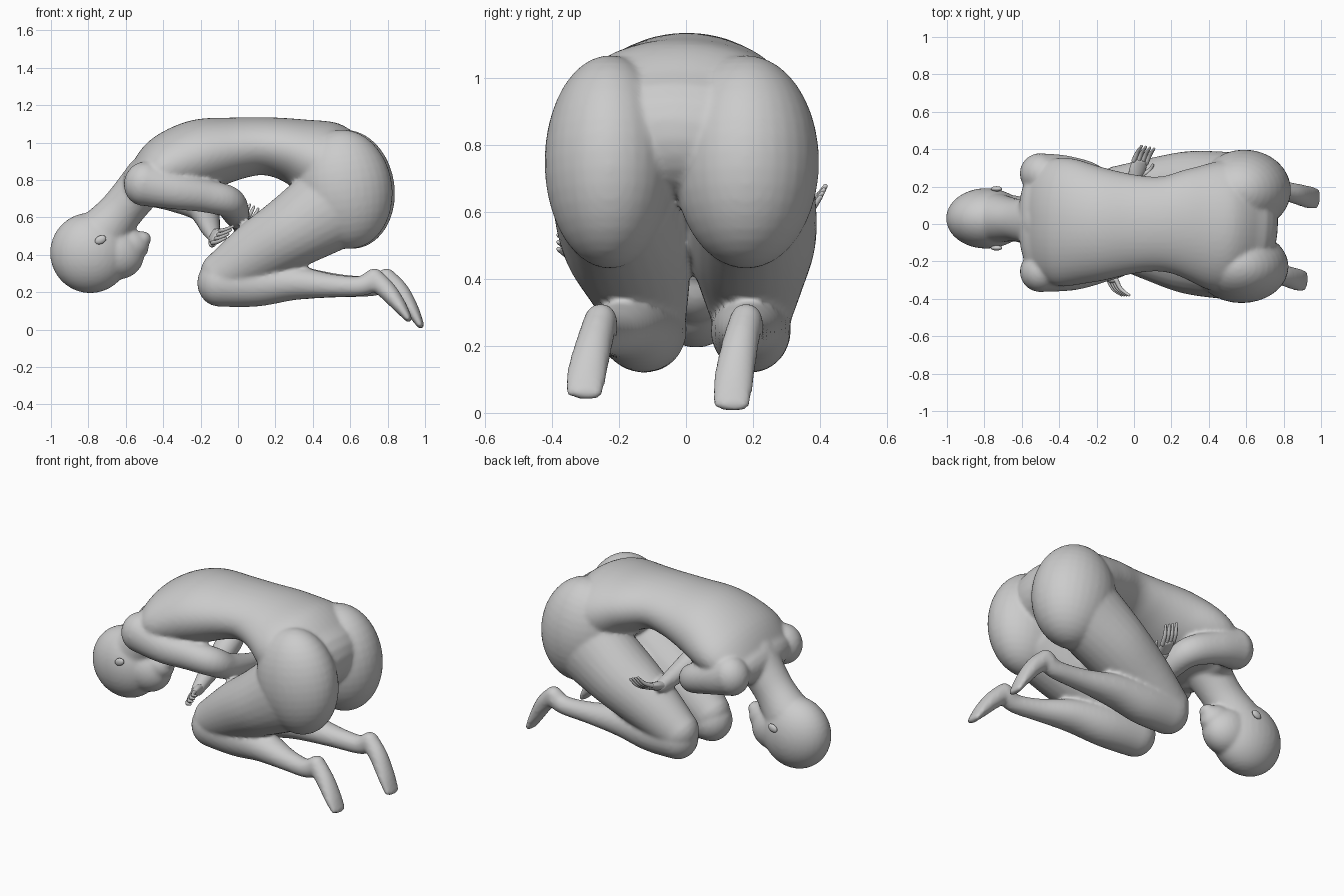
import bpy, bmesh, math
from mathutils import Vector, Matrix

if "Cube" in bpy.data.objects:
    bpy.data.objects.remove(bpy.data.objects["Cube"])


def spline(pts, steps=6):
    # Catmull-Rom through (x, y, z, side radius, depth radius)
    out, n = [], len(pts)
    for i in range(n - 1):
        a, b = pts[max(i - 1, 0)], pts[i]
        c, d = pts[i + 1], pts[min(i + 2, n - 1)]
        for s in range(steps):
            t = s / steps
            out.append([0.5 * (2 * q + (r - p) * t + (2 * p - 5 * q + 4 * r - w) * t * t
                               + (3 * q - p - 3 * r + w) * t ** 3)
                        for p, q, r, w in zip(a, b, c, d)])
    out.append(list(pts[-1]))
    return out


def tube(bm, pts, side=(0, 1, 0), n=28):
    # elliptical loft with domed ends
    rows = spline([p if len(p) == 5 else (*p, p[3]) for p in pts])
    pos = [Vector(r[:3]) for r in rows]
    s, frames = Vector(side), []
    for i, r in enumerate(rows):
        t = (pos[min(i + 1, len(pos) - 1)] - pos[max(i - 1, 0)]).normalized()
        s = (s - t * s.dot(t)).normalized()
        frames.append((pos[i], t, s.copy(), r[3], r[4]))

    def dome(f, sign):
        c, t, sd, a, b = f
        return [(c + t * sign * min(a, b) * math.sin(k), t, sd, a * math.cos(k), b * math.cos(k))
                for k in (0.3, 0.6, 0.9, 1.2, 1.45)]
    frames = dome(frames[0], -1)[::-1] + frames + dome(frames[-1], 1)
    rings = []
    for c, t, sd, a, b in frames:
        up = t.cross(sd)
        rings.append([bm.verts.new(c + sd * a * math.cos(2 * math.pi * k / n)
                                   + up * b * math.sin(2 * math.pi * k / n)) for k in range(n)])
    for p, q in zip(rings, rings[1:]):
        for k in range(n):
            bm.faces.new((p[k], p[(k + 1) % n], q[(k + 1) % n], q[k]))
    bm.faces.new(rings[0][::-1])
    bm.faces.new(rings[-1])


def ball(bm, c, r, tilt=0):
    m = Matrix.Translation(c) @ Matrix.Rotation(math.radians(tilt), 4, 'Y') @ Matrix.Diagonal((*r, 1))
    bmesh.ops.create_uvsphere(bm, u_segments=32, v_segments=20, radius=1, matrix=m)


def finish(bm, name, voxel=None, smooth=8):
    bmesh.ops.recalc_face_normals(bm, faces=bm.faces)
    me = bpy.data.meshes.new(name)
    bm.to_mesh(me)
    bm.free()
    me.polygons.foreach_set("use_smooth", [True] * len(me.polygons))
    ob = bpy.data.objects.new(name, me)
    bpy.context.collection.objects.link(ob)
    if voxel:
        m = ob.modifiers.new("fuse", 'REMESH')
        m.mode, m.voxel_size, m.use_smooth_shade = 'VOXEL', voxel, True
        m = ob.modifiers.new("soften", 'SMOOTH')
        m.factor, m.iterations = 0.5, smooth
    return ob


def leg(bm, dx, hip, knee, ankle, toe):
    mid = (hip + knee) / 2
    # thigh
    tube(bm, [(0.52, hip, .67, .19, .24), (0.3, mid * .7 + hip * .3, .53, .195, .2),
              (0.1, mid * .6 + knee * .4, .41, .16, .168), (-0.08, knee, .29, .118, .13)])
    # shin and calf
    k = knee - ankle
    tube(bm, [(-0.1 + dx * .3, knee, .25, .118, .128), (0.1, ankle + k * .85, .245, .118, .122),
              (0.3, ankle + k * .55, .25, .1, .093), (.5 + dx * .5, ankle + k * .2, .235, .066, .063),
              (.65 + dx, ankle, .232, .052, .054), (.72 + dx, ankle, .26, .052, .06)])
    # foot
    dz = -.035 if dx else 0
    tube(bm, [(.725 + dx, ankle, .275, .05, .055), (.8 + dx, ankle * .6 + toe * .4, .205, .055, .05),
              (.865 + dx, ankle * .2 + toe * .8, .125 + dz / 2, .06, .037),
              (.91 + dx, toe, .06 + dz, .058, .02)])


def hand(name, wrist, palm_dir, spread, curl):
    w, d = Vector(wrist), Vector(palm_dir).normalized()
    s = Vector(spread)
    s = (s - d * s.dot(d)).normalized()
    c = Vector(curl)
    bm = bmesh.new()
    tube(bm, [(*w, .034, .03), (*(w + d * .05), .046, .024), (*(w + d * .1), .045, .018)], side=s, n=16)
    for i in range(4):
        b = w + d * .1 + s * (i - 1.5) * .025
        m = b + d * .045 + c * .02
        e = m + d * .025 + c * .045
        tube(bm, [(*b, .013), (*m, .011), (*e, .007)], side=s, n=10)
    b = w + d * .03 + s * .035
    tube(bm, [(*b, .015), (*(b + d * .03 + s * .03 + c * .015), .012),
              (*(b + d * .06 + s * .035 + c * .03), .008)], side=c, n=10)
    finish(bm, name)


body = bmesh.new()
# torso
tube(body, [(-.50, .01, .79, .31, .12), (-.38, .01, .86, .345, .18), (-.2, 0, .93, .31, .195),
            (0, 0, .97, .265, .165), (.15, 0, .98, .255, .155), (.3, 0, .955, .30, .175),
            (.45, -.01, .90, .35, .22), (.57, -.02, .84, .34, .2)], n=48)
# buttocks
ball(body, (.575, -.228, .75), (.25, .195, .32), -8)
ball(body, (.59, .18, .75), (.248, .218, .32), -8)
# legs
leg(body, 0, -.215, -.115, -.255, -.305)
leg(body, .065, .195, .195, .18, .135)
# crossed arms
tube(body, [(-.5, -.255, .78, .11, .12), (-.33, -.27, .74, .085, .098), (-.18, -.235, .715, .08, .088),
            (-.055, -.18, .685, .085), (-.015, -.08, .63, .075), (0, .08, .59, .058), (0, .25, .57, .036)])
tube(body, [(-.5, .27, .78, .11, .12), (-.36, .28, .73, .085, .095), (-.21, .23, .67, .08, .085),
            (-.17, .1, .61, .07), (-.15, -.08, .55, .055), (-.13, -.22, .5, .036)])
# neck
tube(body, [(-.72, .03, .52, .13, .14), (-.62, .02, .64, .115, .118), (-.48, .01, .81, .15, .125)])
# cranium, face, jaw and lips
ball(body, (-.79, .03, .41), (.215, .162, .215))
ball(body, (-.66, .03, .41), (.16, .125, .14), 20)
ball(body, (-.58, .03, .455), (.105, .085, .085), 15)
ball(body, (-.515, .03, .485), (.052, .05, .042))
ball(body, (-.515, .03, .425), (.035, .045, .035))
# nose
ball(body, (-.575, .03, .345), (.05, .028, .04), 35)
finish(body, "body", voxel=0.011, smooth=7)

# ears
for y in (-.128, .188):
    e = bmesh.new()
    ball(e, (-.735, y, .48), (.032, .014, .022), -25)
    finish(e, "ear")

# hands
hand("hand_back", (0, .24, .57), (.35, 1, .25), (1, 0, -.4), (.3, .2, .8))
hand("hand_front", (-.13, -.2, .505), (.15, -1, -.1), (-.5, 0, -.8), (.9, -.2, .5))
